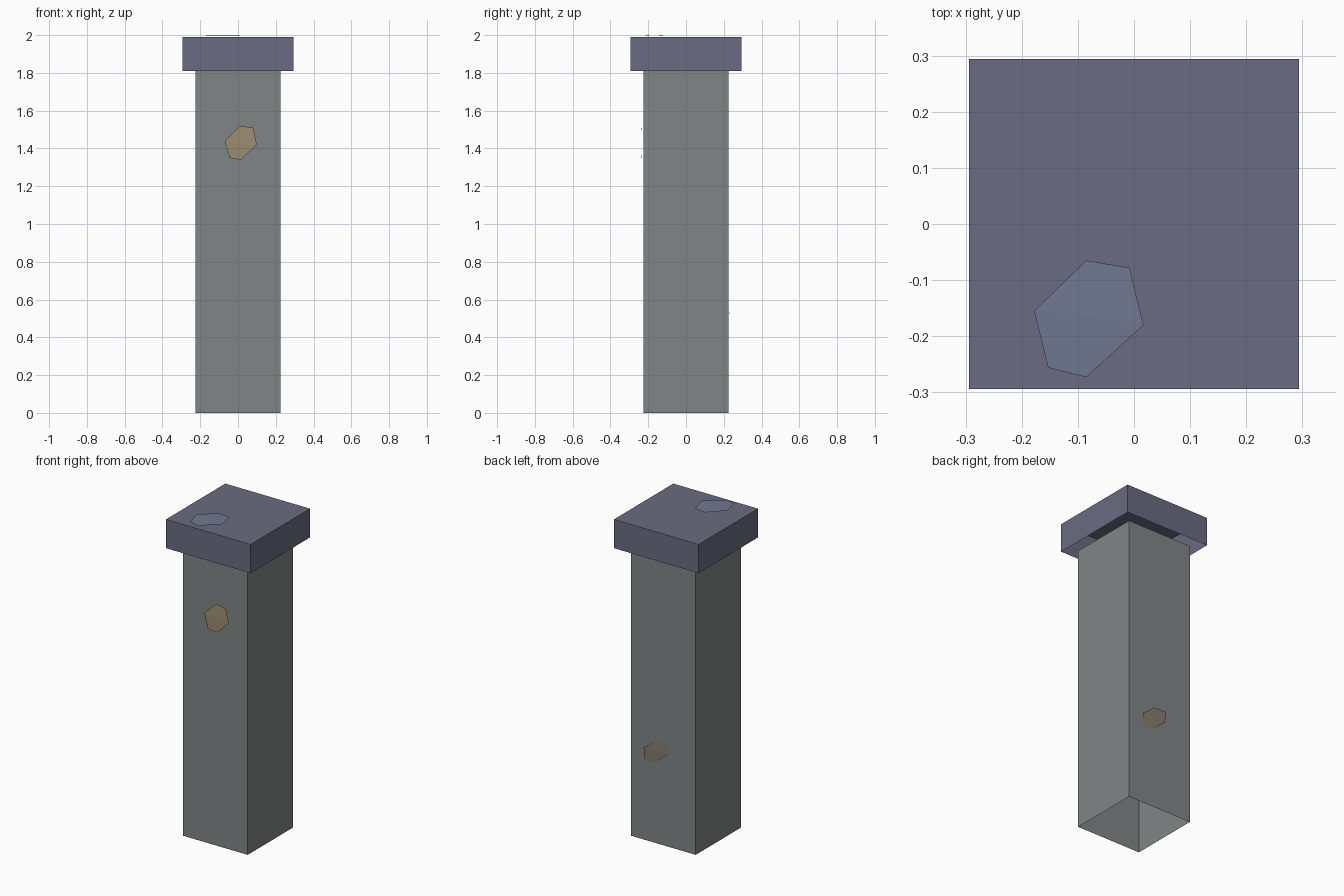
import bpy
import bmesh

if "Cube" in bpy.data.objects:
    bpy.data.objects.remove(bpy.data.objects["Cube"])


def material(name, rgb):
    m = bpy.data.materials.new(name)
    m.diffuse_color = (*rgb, 1)
    m.use_nodes = True
    m.node_tree.nodes["Principled BSDF"].inputs["Base Color"].default_value = m.diffuse_color
    return m


def add_object(name, bm, mat):
    me = bpy.data.meshes.new(name)
    bm.to_mesh(me)
    bm.free()
    ob = bpy.data.objects.new(name, me)
    ob.data.materials.append(mat)
    bpy.context.collection.objects.link(ob)
    return ob


def shell(name, half, z0, z1, mat, open_top):
    # square box shell without a bottom, optionally without a top
    bm = bmesh.new()
    bmesh.ops.create_cube(bm, size=1)
    for v in bm.verts:
        v.co = (v.co.x * 2 * half, v.co.y * 2 * half, z1 if v.co.z > 0 else z0)
    bm.normal_update()
    gone = [f for f in bm.faces if f.normal.z < -0.5 or (open_top and f.normal.z > 0.5)]
    bmesh.ops.delete(bm, geom=gone, context='FACES_ONLY')
    return add_object(name, bm, mat)


def patch(name, outline, place, mat):
    # thin raised stone patch, very slightly bent along its middle
    bm = bmesh.new()
    lift = (0.009, 0.009, 0.011, 0.009, 0.009, 0.011)
    v = [bm.verts.new(place(a, b, h)) for (a, b), h in zip(outline, lift)]
    for ring in ((0, 1, 2, 5), (2, 3, 4, 5)):
        f = bm.faces.new([v[i] for i in ring])
    bmesh.ops.recalc_face_normals(bm, faces=bm.faces)
    bm.normal_update()
    outward, base = place(0, 0, 1), place(0, 0, 0)
    if sum(n * (o - b) for n, o, b in zip(f.normal, outward, base)) < 0:
        bmesh.ops.reverse_faces(bm, faces=bm.faces)
    return add_object(name, bm, mat)


stone = material("stone", (0.22, 0.235, 0.238))
slate = material("slate", (0.143, 0.15, 0.22))
pale_slate = material("pale_slate", (0.165, 0.19, 0.28))
ochre = material("ochre", (0.34, 0.27, 0.17))
dull_ochre = material("dull_ochre", (0.24, 0.205, 0.16))

# column and cap
shell("column", 0.225, 0, 1.81, stone, True)
shell("cap", 0.294, 1.81, 1.99, slate, False)

# patches on the front, back and top
front = [(0.01, 1.52), (0.08, 1.51), (0.10, 1.42), (0.015, 1.34), (-0.045, 1.35), (-0.07, 1.44)]
back = [(0.04, 0.65), (-0.04, 0.65), (-0.035, 0.58), (0.05, 0.51), (0.13, 0.50), (0.13, 0.58)]
top = [(-0.085, -0.065), (-0.008, -0.078), (0.017, -0.18),
       (-0.085, -0.273), (-0.153, -0.256), (-0.178, -0.155)]
patch("front_patch", front, lambda a, b, h: (a, -0.225 - h, b), ochre)
patch("back_patch", back, lambda a, b, h: (a, 0.222 + h, b), dull_ochre)
patch("top_patch", top, lambda a, b, h: (a, b, 1.989 + h), pale_slate)
